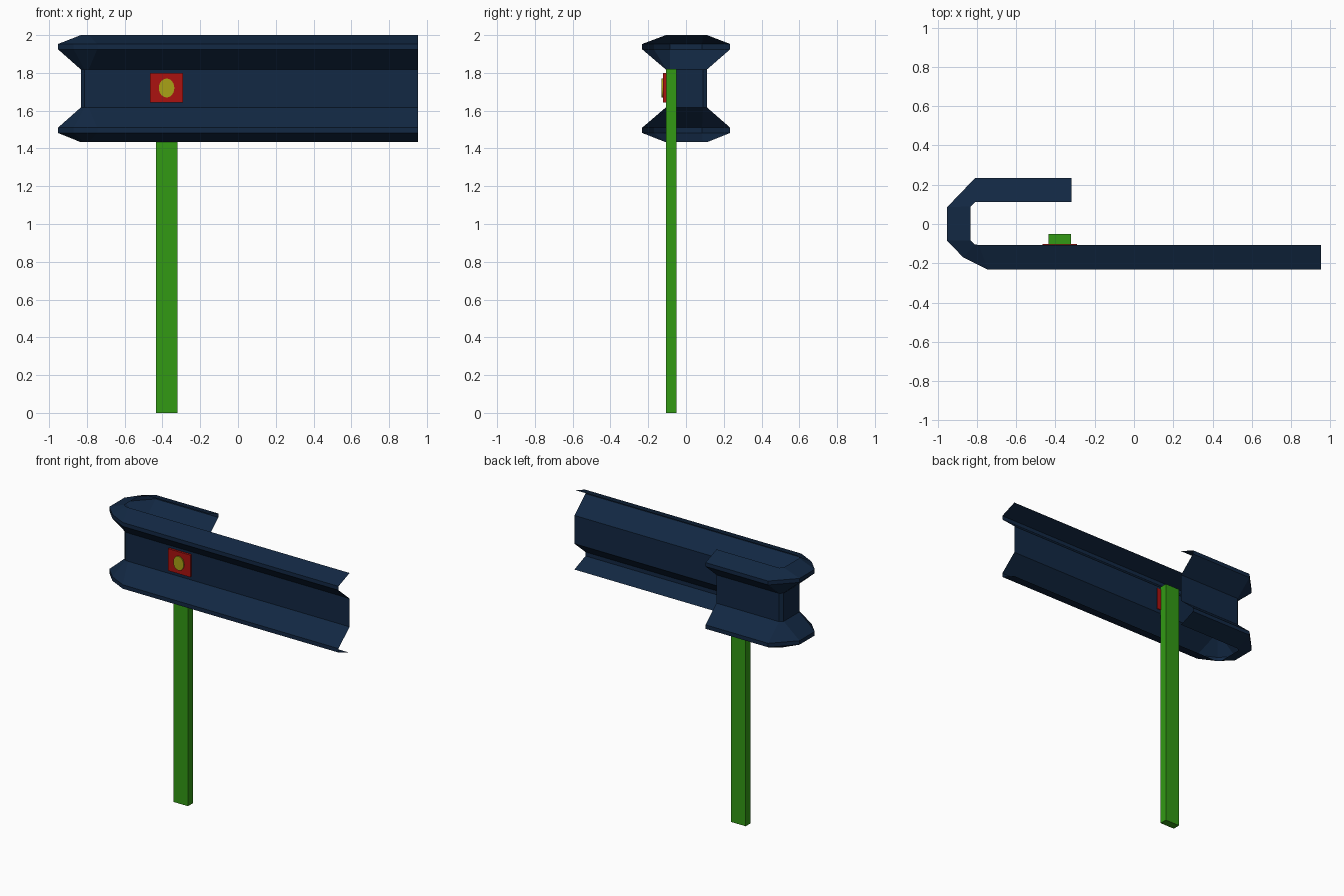
import bpy, bmesh, math
from mathutils import Matrix, Vector

cube = bpy.data.objects.get("Cube")
if cube:
    bpy.data.objects.remove(cube, do_unlink=True)


def material(name, rgb):
    m = bpy.data.materials.new(name)
    m.use_nodes = True
    m.diffuse_color = (*rgb, 1)
    m.node_tree.nodes["Principled BSDF"].inputs["Base Color"].default_value = (*rgb, 1)
    return m


navy = material("navy", (0.006, 0.021, 0.056))
green = material("green", (0.032, 0.32, 0.007))
red = material("red", (0.41, 0.006, 0.005))
yellow = material("yellow", (0.40, 0.36, 0.008))


def finish(name, bm, mat):
    mesh = bpy.data.meshes.new(name)
    bm.to_mesh(mesh)
    bm.free()
    mesh.materials.append(mat)
    obj = bpy.data.objects.new(name, mesh)
    bpy.context.collection.objects.link(obj)
    return obj


def box(name, low, high, mat):
    low, high = Vector(low), Vector(high)
    bm = bmesh.new()
    place = Matrix.Translation((low + high) / 2) @ Matrix.Diagonal((*(high - low), 1))
    bmesh.ops.create_cube(bm, size=1, matrix=place)
    return finish(name, bm, mat)


# Rail: thin sheet with a two-ridged profile, swept round the bent end
outer = [(0.953, -0.232), (-0.745, -0.232), (-0.87, -0.17), (-0.953, -0.085),
         (-0.953, 0.085), (-0.81, 0.234), (-0.318, 0.234)]
inner = [(0.953, -0.107), (-0.79, -0.107), (-0.813, -0.104), (-0.832, -0.085),
         (-0.832, 0.09), (-0.81, 0.111), (-0.318, 0.111)]
# (height, amount pushed outward)
profile = [(2.0, 0), (1.953, 1), (1.925, 1), (1.818, 0),
           (1.617, 0), (1.51, 1), (1.482, 1), (1.433, 0)]
bm = bmesh.new()
rows = []
for height, push in profile:
    path = outer if push else inner
    rows.append([bm.verts.new((x, y, height)) for x, y in path])
for upper, lower in zip(rows, rows[1:]):
    for i in range(len(upper) - 1):
        bm.faces.new((upper[i], upper[i + 1], lower[i + 1], lower[i]))
finish("rail", bm, navy)

# Post behind the rail
box("post", (-0.435, -0.105, 0), (-0.32, -0.05, 1.82), green)

# Reflector plate set through the rail
box("reflector_plate", (-0.465, -0.122, 1.643), (-0.29, -0.102, 1.80), red)

# Oval reflector lens
bm = bmesh.new()
place = (Matrix.Translation((-0.378, -0.125, 1.72)) @ Matrix.Diagonal((0.041, 1, 0.05, 1))
         @ Matrix.Rotation(math.pi / 2, 4, "X"))
bmesh.ops.create_cone(bm, cap_ends=True, segments=24, radius1=1, radius2=1,
                      depth=0.009, matrix=place)
finish("reflector_lens", bm, yellow)
